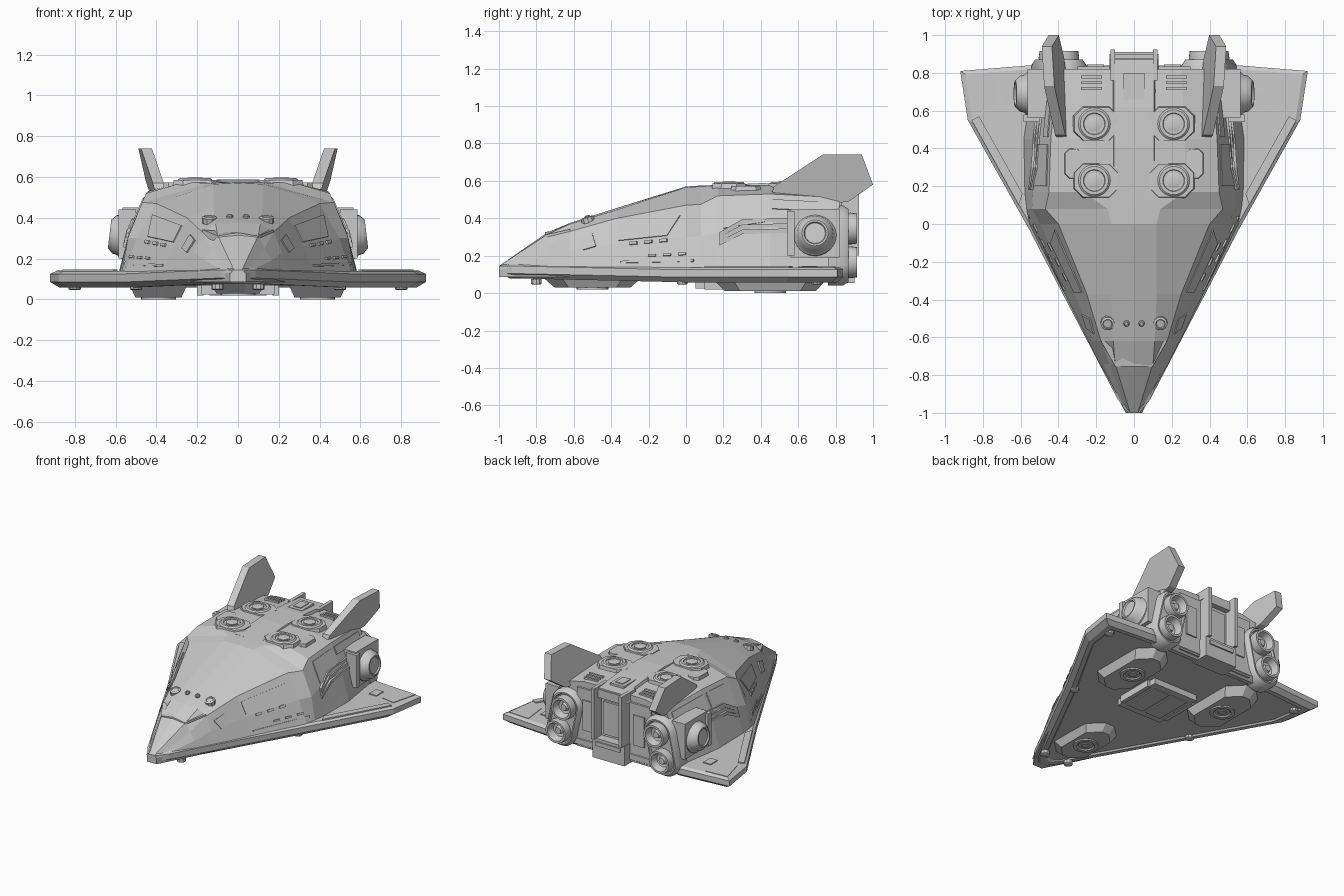
import bpy, bmesh, math
from mathutils import Vector

cube = bpy.data.objects.get("Cube")
if cube:
    bpy.data.objects.remove(cube, do_unlink=True)

grey = bpy.data.materials.new("hull_grey")
grey.use_nodes = True
COLOUR = (0.6, 0.6, 0.6, 1)
grey.diffuse_color = COLOUR
grey.node_tree.nodes["Principled BSDF"].inputs["Base Color"].default_value = COLOUR


def loft(name, rings, mirror=False, smooth=False):
    """Skin closed rings of equal length and cap both ends."""
    bm = bmesh.new()
    rows = [[bm.verts.new(p) for p in ring] for ring in rings]
    n = len(rows[0])
    for a, b in zip(rows, rows[1:]):
        for i in range(n):
            j = (i + 1) % n
            bm.faces.new((a[i], a[j], b[j], b[i]))
    bm.faces.new(rows[0])
    bm.faces.new(rows[-1])
    bmesh.ops.recalc_face_normals(bm, faces=bm.faces)
    mesh = bpy.data.meshes.new(name)
    bm.to_mesh(mesh)
    bm.free()
    mesh.materials.append(grey)
    ob = bpy.data.objects.new(name, mesh)
    bpy.context.collection.objects.link(ob)
    if mirror:
        ob.modifiers.new("mirror", "MIRROR")
    if smooth:
        bpy.ops.object.select_all(action="DESELECT")
        ob.select_set(True)
        bpy.context.view_layer.objects.active = ob
        bpy.ops.object.shade_smooth_by_angle(angle=math.radians(35))
    return ob


def prism(name, outline, z0, z1, mirror=False, taper=1.0):
    """Vertical prism from an (x, y) outline, tapering towards z1."""
    cx = sum(p[0] for p in outline) / len(outline)
    cy = sum(p[1] for p in outline) / len(outline)
    top = [(cx + (x - cx) * taper, cy + (y - cy) * taper, z1) for x, y in outline]
    return loft(name, [[(x, y, z0) for x, y in outline], top], mirror)


def box(name, x, y, z, mirror=False):
    rect = [(x[0], y[0]), (x[1], y[0]), (x[1], y[1]), (x[0], y[1])]
    return prism(name, rect, z[0], z[1], mirror)


def octagon(cx, cy, hx, hy, cut=0.45):
    c = min(hx, hy) * cut * 1.2
    half = [(hx, hy - c), (hx - c, hy), (c - hx, hy), (-hx, hy - c)]
    return [(cx + s * x, cy + s * y) for s in (1, -1) for x, y in half]


def turned(name, centre, axis, profile, n=24, mirror=True):
    """Turned part from (radius, height) pairs along an axis."""
    q = Vector(axis).to_track_quat("Z", "Y")
    rings = []
    for r, h in profile:
        ring = [Vector((r * math.cos(math.tau * i / n), r * math.sin(math.tau * i / n), h)) for i in range(n)]
        rings.append([Vector(centre) + q @ v for v in ring])
    return loft(name, rings, mirror, True)


# Fuselage: y, spine z, ridge x z, shoulder x z, base x
SECTIONS = [
    (-1.0, .145, .02, .145, .035, .13, .04),
    (-.74, .325, .10, .315, .13, .25, .185),
    (-.62, .375, .11, .37, .175, .33, .245),
    (-.37, .455, .12, .445, .25, .40, .37),
    (0.0, .57, .12, .565, .40, .47, .555),
    (.08, .575, .14, .57, .47, .475, .57),
    (.17, .578, .27, .573, .45, .52, .58),
    (.45, .58, .27, .575, .44, .53, .585),
    (.82, .55, .25, .545, .41, .51, .53),
]


def half_profile(s):
    y, zc, rx, rz, sx, sz, bx = s
    bulge = .02 if y > -.1 else .006
    mid = ((sx + bx) / 2 + bulge, (sz + .13) / 2)
    return [Vector((x, y, z)) for x, z in ((0, zc), (rx, rz), (sx, sz), mid, (bx, .13), (bx * .95, .085))]


def surf(y, s):
    """Point on the left skin; s runs 0 spine, 1 ridge, 2 shoulder, 4 base."""
    for a, b in zip(SECTIONS, SECTIONS[1:]):
        if y <= b[0]:
            break
    t = (y - a[0]) / (b[0] - a[0])
    pts = [p.lerp(q, t) for p, q in zip(half_profile(a), half_profile(b))]
    k = min(int(s), 4)
    return pts[k].lerp(pts[k + 1], s - k)


def skin_plate(name, outline, thick=.007):
    """Raised plate that follows the skin, from (y, s) corners."""
    pts = [surf(y, s) for y, s in outline]
    n = (pts[1] - pts[0]).cross(pts[2] - pts[0]).normalized()
    if n.x + n.z < 0:
        n = -n
    return loft(name, [[p - n * .02 for p in pts], [p + n * thick for p in pts]], True)


rings = []
for s in SECTIONS:
    half = half_profile(s)
    rings.append(half + [Vector((-p.x, p.y, p.z)) for p in half[:0:-1]])
loft("fuselage", rings)

# Wing deck with a recessed belly panel
EDGE = [(.03, -1), (.085, -.93), (.56, -.02), (.88, .55), (.92, .81), (.55, .84)]
full = EDGE + [(-x, y) for x, y in EDGE[::-1]]


def deck(scale, z):
    return [(x * scale, .2 + (y - .2) * scale, z + (.02 if y < -.9 else 0)) for x, y in full]


loft("wing_deck", [deck(.97, .138), deck(1, .125), deck(1, .085), deck(.95, .058), deck(.9, .058), deck(.885, .068)])
prism("wing_edge_strip", [(.61, .1), (.86, .55), (.82, .57), (.59, .16)], .13, .146, True)
prism("wing_tip_panel", [(.84, .6), (.89, .79), (.72, .8), (.74, .62)], .13, .142, True)
box("wing_hatch", (.63, .69), (.62, .7), (.13, .145), True)

# Windscreen brow
brow = [surf(-.62, 2), surf(-.755, 1.1), surf(-.755, 0)]
brow += [Vector((-p.x, p.y, p.z)) for p in brow[1::-1]]
loft("brow", [[p + Vector((0, 0, dz)) for p in brow] for dz in (-.02, .012)])

# Skin panels, side windows and stripes
skin_plate("side_panel", [(-.36, 2.3), (-.03, 2.3), (-.1, 2.9), (-.36, 2.9)], .006)
skin_plate("side_skirt", [(-.35, 3.7), (.04, 3.7), (.04, 3.78), (-.35, 3.78)])
skin_plate("rear_side_panel", [(.2, 2.15), (.42, 2.15), (.42, 2.75), (.2, 2.9)], .006)
skin_plate("roof_edge_panel", [(.46, 2.15), (.78, 2.15), (.78, 2.4), (.46, 2.4)])
for i in range(3):
    y = -.3 + i * .08
    skin_plate("side_window", [(y, 3.0), (y + .04, 3.0), (y + .04, 3.1), (y, 3.1)], .009)
    skin_plate("side_vent", [(y + .1, 3.5), (y + .14, 3.5), (y + .14, 3.57), (y + .1, 3.57)], .009)
skin_plate("nose_side_hatch", [(-.58, 2.5), (-.5, 2.4), (-.48, 3), (-.55, 3.1)])

# Side conduits leading to the engine pods
for k in range(3):
    path = [surf(.18, 3.3 - k * .12), surf(.3, 3.0 - k * .14), surf(.62, 2.95 - k * .14)]
    square = [Vector((a * .012, 0, b * .012)) for a, b in ((-1, -1), (1, -1), (1, 1), (-1, 1))]
    loft("side_conduit", [[p + c for c in square] for p in path], True)

# Side pods
box("pod_housing", (.46, .565), (.56, .82), (.19, .45), True)
box("pod_bracket", (.5, .585), (.54, .58), (.2, .44), True)
turned("side_pod", (.53, .69, .31), (1, 0, .12),
       [(.115, 0), (.115, .035), (.1, .05), (.095, .075), (.07, .1), (.06, .1), (.055, .09)])

# Roof thrusters on chamfered pads
for y in (.23, .53):
    prism("roof_pad", octagon(.2, y, .125, .095), .54, .585, True, .92)
    turned("roof_thruster", (.21, y, .56), (0, 0, 1), [(.085, 0), (.085, .025), (.075, .034), (.058, .034), (.055, .028)])
    turned("thruster_core", (.21, y, .56), (0, 0, 1), [(.045, 0), (.045, .034), (.03, .038)], 6)
prism("roof_blister", octagon(.32, .32, .05, .085), .52, .572, True, .9)

# Dorsal spine, hatch and vents
loft("dorsal_spine", [[(x, y, z) for x, z in ((-.13, .5), (-.105, t), (.105, t), (.13, .5))]
                      for y, t in ((.12, .575), (.4, .588), (.62, .583), (.87, .56))])
box("hatch_frame", (-.055, .055), (.66, .8), (.54, .582))
box("hatch_door", (-.03, .03), (.685, .775), (.55, .588))
for i in range(3):
    box("roof_vent", (.17, .28), (.71 + i * .03, .725 + i * .03), (.52, .567 - i * .004), True)

# Nose sensors
for x, y, r in ((.14, -.52, .037), (.04, -.52, .016)):
    s = surf(y, 1.1 if x > .1 else .4)
    turned("nose_sensor", (x, y, s.z - .02), (0, -.3, 1), [(r, 0), (r, .028), (r * .7, .033), (r * .6, .028)], 10)

# Tail fins
FIN = [(.46, .54), (.47, .57), (.73, .74), (.94, .74), (1.0, .58), (.87, .49), (.8, .48)]
loft("tail_fin", [[(.385 + .25 * (z - .54) + .06 * (y - .5) + d, y, z) for y, z in FIN]
                  for d in (-.027, .027)], True)

# Main engines: slanted housing with two nozzles on each side
UP, LOW = Vector((.375, 0, .345)), Vector((.42, 0, .165))


def capsule(r, y):
    out = []
    for i in range(24):
        a = math.tau * (i + .5) / 24
        c = UP if math.sin(a) > 0 else LOW
        out.append((c.x + r * math.cos(a), y, c.z + r * math.sin(a)))
    return out


loft("engine_housing", [capsule(.125, .76), capsule(.125, .84), capsule(.105, .87), capsule(.095, .87), capsule(.09, .855)], True, True)
for c in (UP, LOW):
    turned("engine_nozzle", (c.x, .83, c.z), (0, 1, 0),
           [(.08, 0), (.085, .05), (.08, .085), (.065, .085), (.05, .035), (.03, .03), (.022, .055)])

# Stern: door, rails and ramp
box("stern_block", (-.3, .3), (.75, .835), (.07, .5))
box("stern_rail", (.1, .125), (.76, .925), (.2, .57), True)
box("stern_door", (-.075, .075), (.8, .85), (.22, .46))
box("door_lintel", (-.1, .1), (.78, .875), (.49, .55))
box("stern_ramp", (-.13, .13), (.76, .9), (.055, .2))
box("ramp_step", (-.1, .1), (.88, .91), (.15, .18))
box("stern_panel", (.16, .25), (.8, .845), (.2, .42), True)

# Belly: landing pads and cargo hatch
for name, x, y, hx, hy, bottom, two in (("rear_pad", .39, .45, .145, .31, 0, True),
                                        ("front_pad", 0, -.5, .135, .26, .02, False)):
    prism(name, octagon(x, y, hx, hy, .6), .08, bottom + .01, two, .78)
    turned(name + "_thruster", (x, y, bottom + .025), (0, 0, -1),
           [(.085, 0), (.085, .025), (.06, .025), (.05, .017), (.03, .017), (.025, .022)], 24, two)
box("belly_hatch", (-.18, .18), (.05, .43), (.025, .08))
box("belly_door", (.01, .14), (.1, .38), (.018, .06), True)
box("belly_rib", (.17, .2), (.1, .38), (.02, .07), True)
for x, y in ((.8, .7), (.1, -.8), (.5, -.02)):
    turned("belly_light", (x, y, .075), (0, 0, -1), [(.03, 0), (.03, .025), (.02, .03)], 10)
